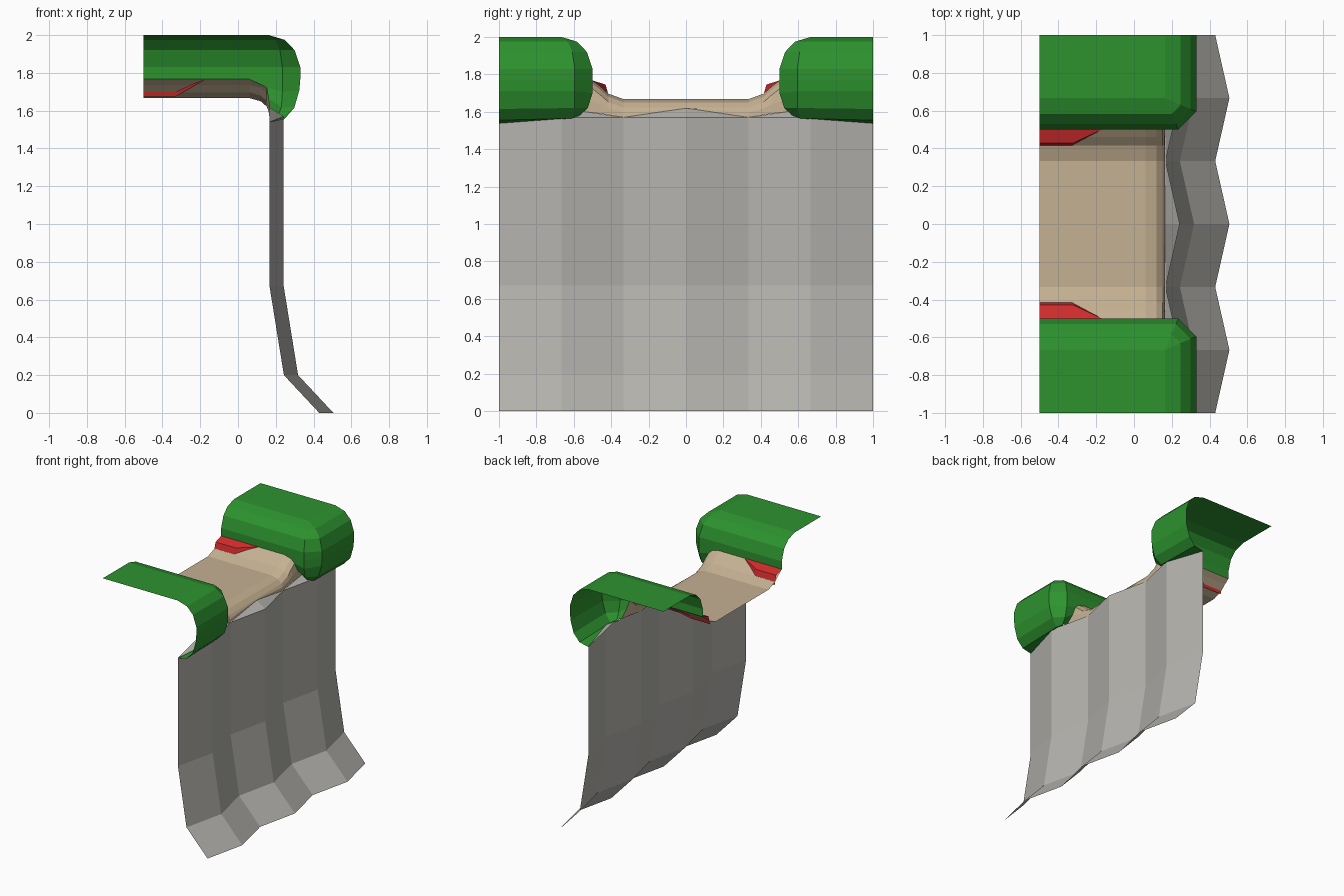
import bpy, bmesh
from mathutils import Vector

if "Cube" in bpy.data.objects:
    bpy.data.objects.remove(bpy.data.objects["Cube"])


def material(name, rgb):
    m = bpy.data.materials.new(name)
    m.diffuse_color = (*rgb, 1)
    m.use_nodes = True
    m.node_tree.nodes["Principled BSDF"].inputs["Base Color"].default_value = m.diffuse_color
    return m


grass_mat = material("grass_green", (0.026, 0.29, 0.028))
path_mat = material("path_tan", (0.56, 0.44, 0.29))
red_mat = material("edge_red", (0.64, 0.025, 0.026))
rock_mat = material("rock_grey", (0.46, 0.45, 0.42))


def sheet(name, rows, outward, mat, extra=()):
    """Join neighbouring rows of points; None marks a gap. extra = loose polygons."""
    bm = bmesh.new()
    polys = list(extra)
    for r0, r1 in zip(rows, rows[1:]):
        for i in range(len(r0) - 1):
            q = [p for p in (r0[i], r0[i + 1], r1[i + 1], r1[i]) if p]
            if len(q) == 4:
                polys.append(q)
    for q in polys:
        bm.faces.new([bm.verts.new(p) for p in q])
    bmesh.ops.remove_doubles(bm, verts=bm.verts, dist=0.0005)
    bmesh.ops.dissolve_degenerate(bm, edges=bm.edges, dist=0.0005)
    bmesh.ops.recalc_face_normals(bm, faces=bm.faces)
    bm.normal_update()
    flow = sum((f.normal * f.calc_area() for f in bm.faces), Vector())
    if flow.dot(Vector(outward)) < 0:
        bmesh.ops.reverse_faces(bm, faces=bm.faces)
    me = bpy.data.meshes.new(name)
    bm.to_mesh(me)
    bm.free()
    ob = bpy.data.objects.new(name, me)
    bpy.context.collection.objects.link(ob)
    me.materials.append(mat)
    return ob


# Cliff wall: profile swept over a zigzag
profile = [(0.43, 0), (0.243, 0.2), (0.167, 0.67), (0.167, 1.57)]
wall = []
for x, z in profile:
    row = []
    for k in range(-3, 4):
        ridge = (k % 2 == 0)
        top = 1.54 if z > 1.5 and abs(k) == 3 else z
        row.append((x + (0.075 if ridge else 0), k / 3, top))
    wall.append(row)

# Small sloping caps on top of each ridge
caps = []
for k in (-2, 0, 2):
    a, b, c = wall[-1][k + 2], wall[-1][k + 3], wall[-1][k + 4]
    apex = (0.163, k / 3, 1.62)
    caps += [(a, b, apex), (b, c, apex)]
sheet("cliff_wall", wall, (1, 0, 0), rock_mat, caps)

# Dirt path: rounded front lip, banked up along both sides
half = [(0, 0), (0.333, 0), (0.415, 0.03), (0.46, 0.07), (0.5, 0.1)]
path_cols = [(-y, h) for y, h in half[:0:-1]] + half
path_rows = []
for x, z in [(-0.5, 1.667), (0.06, 1.667), (0.12, 1.65), (0.152, 1.622)]:
    path_rows.append([(x, y, z + h) for y, h in path_cols])
# the lip's outer corners tuck under the grass
foot = {0: 1.619, 0.333: 1.57, 0.415: 1.583, 0.46: 1.59, 0.5: 1.605}


def spread(y, edge):
    return y * edge / 0.5 if abs(y) == 0.5 else y


path_rows.append([(0.162, spread(y, 0.52), (1.622 + h + foot[abs(y)]) / 2)
                  for y, h in path_cols])
path_rows.append([(0.165, spread(y, 0.58), foot[abs(y)]) for y, h in path_cols])
sheet("dirt_path", path_rows, (0, 0, 1), path_mat)

# Grass: five columns (back, path edge, corner side, corner front, end)
grass = []
for d, z in [(0.167, 2.0), (0.083, 1.975), (0.03, 1.92), (0.0, 1.83)]:
    s, f = 0.5 + d, 0.33 - d
    cut = 0.095 * (1 - d / 0.167)
    grass.append([(-0.5, s, z), (0.06, s, z), (f - cut, s, z),
                  (f, s + cut, z), (f, 1, z)])
grass += [
    [(-0.5, 0.5, 1.767), (0.06, 0.5, 1.767), (0.235, 0.5, 1.77),
     (0.33, 0.595, 1.77), (0.33, 1, 1.77)],
    [None, (0.152, 0.5, 1.722), (0.235, 0.5, 1.70),
     (0.325, 0.595, 1.71), (0.325, 1, 1.71)],
    [None, (0.162, 0.52, 1.663), (0.23, 0.525, 1.62),
     (0.298, 0.595, 1.62), (0.298, 1, 1.615)],
    [None, (0.165, 0.58, 1.605), (0.215, 0.57, 1.58),
     (0.245, 0.61, 1.565), (0.245, 1, 1.555)],
    [None, None, (0.19, 0.59, 1.585), (0.225, 0.63, 1.572), (0.167, 1, 1.538)],
]
# flat top of the grass
lawn = [(-0.5, 1, 2), (-0.5, 0.667, 2), (0.06, 0.667, 2), (0.163, 0.667, 2), (0.163, 1, 2)]

# Red strip on each path bank, tapering toward the cliff
red = [[(-0.5, 0.5, 1.768), (-0.33, 0.5, 1.768), (-0.17, 0.5, 1.768)],
       [(-0.5, 0.43, 1.745), (-0.32, 0.43, 1.745), (-0.17, 0.5, 1.768)],
       [(-0.5, 0.41, 1.675), (-0.33, 0.41, 1.675), (-0.17, 0.5, 1.768)]]

for side, label in ((-1, "front"), (1, "back")):
    def flip(rows):
        return [[p and (p[0], p[1] * side, p[2]) for p in r] for r in rows]
    sheet("grass_" + label, flip(grass), (0.3, -0.3 * side, 1), grass_mat, flip([lawn]))
    sheet("red_strip_" + label, flip(red), (0, -side, 1), red_mat)
